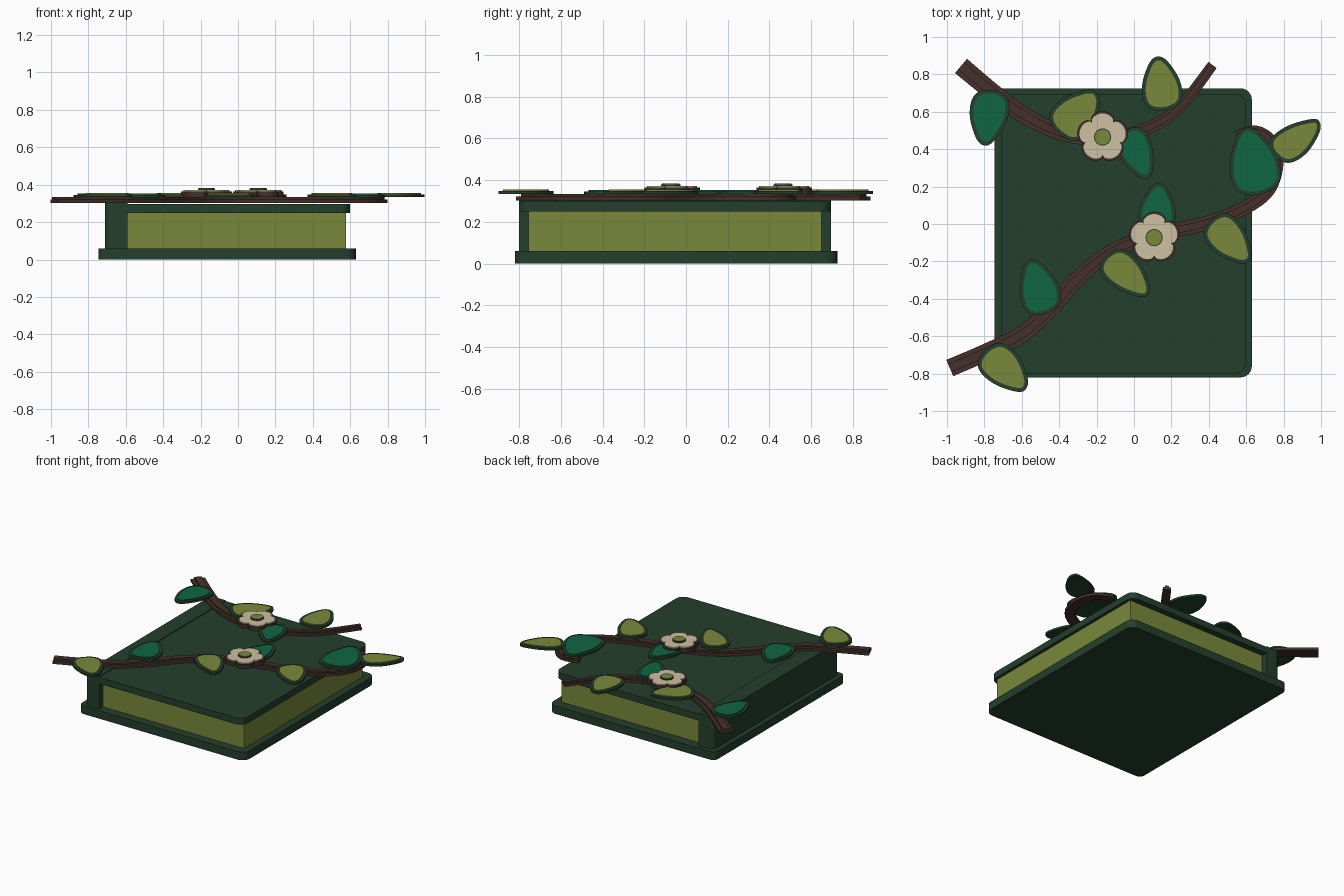
import bpy, bmesh, math
from mathutils import Vector

if "Cube" in bpy.data.objects:
    bpy.data.objects.remove(bpy.data.objects["Cube"])


def mat(name, rgb):
    m = bpy.data.materials.new(name)
    m.diffuse_color = (*rgb, 1)
    m.use_nodes = True
    m.node_tree.nodes["Principled BSDF"].inputs["Base Color"].default_value = m.diffuse_color
    return m


COVER = mat("dark_green", (0.017, 0.050, 0.025))
OLIVE = mat("olive", (0.190, 0.250, 0.043))
GREEN = mat("leaf_green", (0.005, 0.133, 0.058))
BROWN = mat("bark_brown", (0.058, 0.030, 0.023))
CREAM = mat("cream", (0.610, 0.530, 0.360))


def prism(name, pts, z0, z1, material):
    """Extrude a closed outline from z0 to z1."""
    bm = bmesh.new()
    face = bm.faces.new([bm.verts.new((p[0], p[1], z0)) for p in pts])
    ext = bmesh.ops.extrude_face_region(bm, geom=[face])
    for v in ext["geom"]:
        if isinstance(v, bmesh.types.BMVert):
            v.co.z = z1
    bmesh.ops.recalc_face_normals(bm, faces=bm.faces)
    me = bpy.data.meshes.new(name)
    bm.to_mesh(me)
    bm.free()
    me.materials.append(material)
    ob = bpy.data.objects.new(name, me)
    bpy.context.collection.objects.link(ob)
    bpy.context.view_layer.objects.active = ob
    ob.select_set(True)
    bpy.ops.object.shade_smooth_by_angle(angle=math.radians(35))
    ob.select_set(False)
    return ob


def rounded(x0, x1, y0, y1, r_left, r_right, n=6):
    """Rectangle outline with separate corner radii on the left and right."""
    pts = []
    for cx, cy, r, a0 in ((x1, y1, r_right, 0), (x0, y1, r_left, 90),
                          (x0, y0, r_left, 180), (x1, y0, r_right, 270)):
        if r == 0:
            pts.append((cx, cy))
            continue
        ox = cx - r if cx == x1 else cx + r
        oy = cy - r if cy == y1 else cy + r
        for i in range(n + 1):
            a = math.radians(a0 + 90 * i / n)
            pts.append((ox + r * math.cos(a), oy + r * math.sin(a)))
    return pts


def spline(pts, steps, closed=False):
    """Smooth curve through the given points."""
    P = [Vector(p) for p in pts]
    n = len(P)
    out = []
    for i in range(n if closed else n - 1):
        if closed:
            a, b, c, d = (P[(i + k) % n] for k in (-1, 0, 1, 2))
        else:
            a, b, c, d = P[max(i - 1, 0)], P[i], P[i + 1], P[min(i + 2, n - 1)]
        for s in range(steps):
            t = s / steps
            out.append(0.5 * (2 * b + (c - a) * t + (2 * a - 5 * b + 4 * c - d) * t * t
                              + (3 * b - a - 3 * c + d) * t ** 3))
    if not closed:
        out.append(P[-1])
    return out


def inset(pts, d):
    """Shift a counter-clockwise outline inwards."""
    out = []
    n = len(pts)
    for i, p in enumerate(pts):
        t = (Vector(pts[(i + 1) % n]) - Vector(pts[i - 1])).normalized()
        out.append(Vector(p) + Vector((-t.y, t.x)) * d)
    return out


# Book
prism("back_cover", rounded(-0.745, 0.63, -0.82, 0.725, 0.04, 0.06), 0, 0.06, COVER)
prism("front_cover", rounded(-0.68, 0.60, -0.80, 0.695, 0, 0.06), 0.25, 0.298, COVER)
prism("spine", rounded(-0.71, -0.59, -0.80, 0.695, 0.04, 0), 0.06, 0.304, COVER)
prism("pages", rounded(-0.60, 0.578, -0.755, 0.65, 0, 0), 0.055, 0.255, OLIVE)


# Branches: a flat tapered strip with a narrower raised strip on top
def branch(name, path, w0, w1):
    line = spline(path, 6)
    for part, k, z0, z1 in (("", 1.0, 0.303, 0.322), ("_ridge", 0.5, 0.32, 0.334)):
        left, right = [], []
        for i, p in enumerate(line):
            t = (line[min(i + 1, len(line) - 1)] - line[max(i - 1, 0)]).normalized()
            f = i / (len(line) - 1)
            off = Vector((-t.y, t.x)) * k * (w0 + (w1 - w0) * f) / 2
            left.append(p + off)
            right.append(p - off)
        prism(name + part, right + left[::-1], z0, z1, BROWN)


branch("long_branch", [(-0.985, -0.77), (-0.8, -0.69), (-0.6, -0.59), (-0.45, -0.46),
                       (-0.3, -0.29), (-0.13, -0.155), (0.1, -0.06), (0.35, -0.005),
                       (0.55, 0.065), (0.71, 0.17), (0.765, 0.32), (0.735, 0.44),
                       (0.65, 0.495), (0.55, 0.47)], 0.095, 0.06)
branch("short_branch", [(-0.925, 0.845), (-0.75, 0.70), (-0.6, 0.59), (-0.45, 0.51),
                        (-0.3, 0.465), (-0.1, 0.46), (0.1, 0.525), (0.25, 0.63),
                        (0.42, 0.85)], 0.10, 0.055)

# Leaves: one half profile, placed from base to tip with a width for each side
HALF = [(0.04, 0.55), (0.14, 0.88), (0.32, 1.0), (0.55, 0.92), (0.78, 0.65), (0.95, 0.33)]


def leaf(i, base, tip, wl, wr, material):
    b, d = Vector(base), Vector(tip) - Vector(base)
    side = Vector((-d.y, d.x)).normalized()
    pts = [b] + [b + d * t - side * s * wr for t, s in HALF] + [b + d]
    pts += [b + d * t + side * s * wl for t, s in reversed(HALF)]
    outline = spline(pts, 4, closed=True)
    z = 0.334 if material == GREEN else 0.337
    prism(f"leaf_rim_{i}", outline, z - 0.003, z + 0.012, COVER)
    prism(f"leaf_{i}", inset(outline, 0.02), z + 0.01, z + 0.018, material)


LEAVES = [
    ((-0.75, 0.715), (-0.80, 0.42), 0.10, 0.11, GREEN),
    ((-0.42, 0.50), (-0.20, 0.705), 0.10, 0.13, OLIVE),
    ((0.16, 0.605), (0.125, 0.895), 0.105, 0.11, OLIVE),
    ((-0.03, 0.51), (0.075, 0.245), 0.085, 0.10, GREEN),
    ((0.735, 0.39), (0.99, 0.55), 0.07, 0.115, OLIVE),
    ((0.66, 0.155), (0.60, 0.515), 0.125, 0.145, GREEN),
    ((0.115, -0.05), (0.135, 0.22), 0.10, 0.10, GREEN),
    ((0.42, 0.03), (0.615, -0.20), 0.095, 0.11, OLIVE),
    ((-0.16, -0.18), (0.075, -0.38), 0.11, 0.085, OLIVE),
    ((-0.49, -0.485), (-0.555, -0.19), 0.095, 0.12, GREEN),
    ((-0.81, -0.69), (-0.58, -0.885), 0.12, 0.09, OLIVE),
]
for i, args in enumerate(LEAVES, 1):
    leaf(i, *args)


# Flowers: brown rim, cream petals, round centre on a dark ring
def ring(c, radius, petals, n=80):
    pts = []
    for i in range(n):
        a = 2 * math.pi * i / n
        dip = 1 - math.sqrt(abs(math.cos(2.5 * (a - math.pi / 2))))
        r = radius * (1 - petals * dip)
        pts.append((c[0] + r * math.cos(a), c[1] + r * math.sin(a)))
    return pts


for i, c in enumerate([(-0.168, 0.465), (0.108, -0.073)], 1):
    prism(f"flower_rim_{i}", ring(c, 0.139, 0.25), 0.334, 0.364, BROWN)
    prism(f"petals_{i}", ring(c, 0.126, 0.25), 0.362, 0.372, CREAM)
    prism(f"centre_ring_{i}", ring(c, 0.046, 0, 24), 0.37, 0.379, COVER)
    prism(f"flower_centre_{i}", ring(c, 0.041, 0, 24), 0.377, 0.383, OLIVE)
